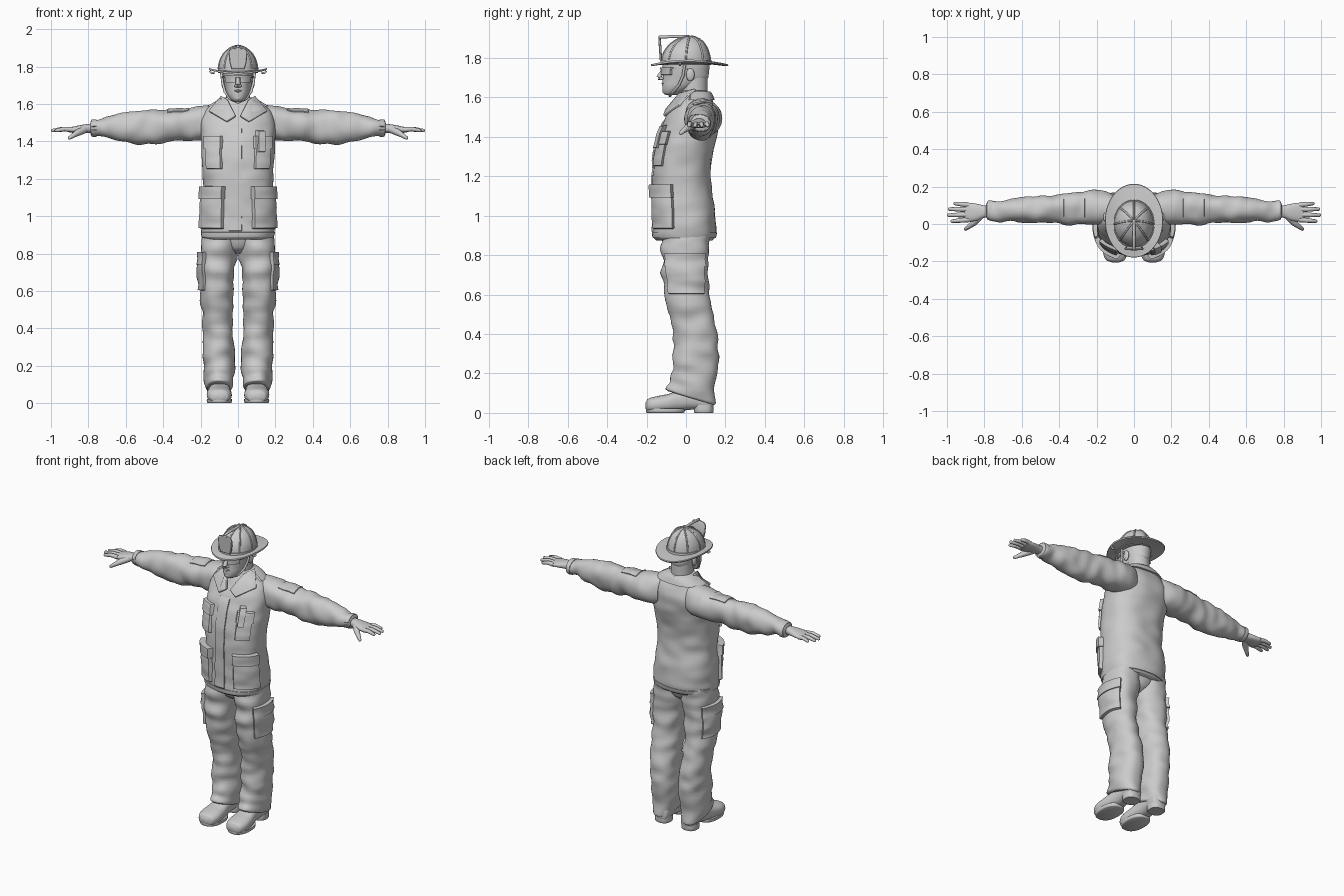
import bpy, bmesh, math
from mathutils import Vector, noise

cube = bpy.data.objects.get("Cube")
if cube:
    bpy.data.objects.remove(cube, do_unlink=True)

grey = bpy.data.materials.new("plain grey")
grey.use_nodes = True
COLOUR = (0.6, 0.6, 0.6, 1)
grey.diffuse_color = COLOUR
for node in grey.node_tree.nodes:
    if node.type == 'BSDF_PRINCIPLED':
        node.inputs["Base Color"].default_value = COLOUR


def finish(name, bm, mirror=False, angle=45):
    """Turn a bmesh into a smooth shaded, optionally mirrored object."""
    bmesh.ops.recalc_face_normals(bm, faces=bm.faces)
    me = bpy.data.meshes.new(name)
    bm.to_mesh(me)
    bm.free()
    me.materials.append(grey)
    me.shade_smooth()
    me.set_sharp_from_angle(angle=math.radians(angle))
    ob = bpy.data.objects.new(name, me)
    bpy.context.collection.objects.link(ob)
    if mirror:
        mod = ob.modifiers.new("mirror", 'MIRROR')
        mod.use_mirror_merge = False
    return ob


def skin(name, rings, mirror=False, angle=45):
    """Join closed rings of points into a capped skin."""
    bm = bmesh.new()
    vs = [[bm.verts.new(p) for p in ring] for ring in rings]
    n = len(vs[0])
    for lo, hi in zip(vs, vs[1:]):
        for i in range(n):
            j = (i + 1) % n
            bm.faces.new((lo[i], lo[j], hi[j], hi[i]))
    bm.faces.new(vs[0])
    bm.faces.new(vs[-1])
    return finish(name, bm, mirror, angle)


class Form:
    """Body of oval sections (t, centre a, centre b, radius a, radius b)."""

    def __init__(self, secs, axis='Z', power=2.0, folds=0.0, slant=0.0):
        self.secs, self.axis, self.power = secs, axis, power
        self.folds, self.slant = folds, slant

    def section(self, t):
        s = self.secs
        i = 0
        while i < len(s) - 2 and t > s[i + 1][0]:
            i += 1
        h = s[i + 1][0] - s[i][0]
        u = min(1, max(0, (t - s[i][0]) / h))

        def slope(k, c):
            a, b = s[max(0, k - 1)], s[min(len(s) - 1, k + 1)]
            return (b[c] - a[c]) / (b[0] - a[0])
        out = []
        for c in range(1, 5):
            p, q = s[i][c], s[i + 1][c]
            v = (p * (1 + 2 * u) * (1 - u) ** 2 + q * u * u * (3 - 2 * u)
                 + h * slope(i, c) * u * (1 - u) ** 2
                 - h * slope(i + 1, c) * u * u * (1 - u))
            out.append(min(max(v, min(p, q) - 0.01), max(p, q) + 0.01))
        return out

    def point(self, t, ang, off=0.0):
        ca, cb, ra, rb = self.section(t)
        e = 2 / self.power
        c, s = math.cos(ang), math.sin(ang)
        d = Vector((math.copysign(abs(c) ** e, c) * ra,
                    math.copysign(abs(s) ** e, s) * rb))
        if self.folds:
            off += self.folds * noise.noise(Vector((ca + d.x, cb + d.y, t * 1.8)) * 9)
        d += d.normalized() * off
        a, b = ca + d.x, cb + d.y
        if self.axis == 'X':
            return Vector((t, a, b))
        if self.axis == 'Y':
            return Vector((a, t, b))
        fade = max(0, 1 - (t - self.secs[0][0]) / 0.2)
        return Vector((a, b, t - self.slant * d.y * fade))

    def build(self, name, mirror=False, n=40, steps=5):
        ts = [p[0] + (q[0] - p[0]) * k / steps
              for p, q in zip(self.secs, self.secs[1:]) for k in range(steps)]
        ts.append(self.secs[-1][0])
        skin(name, [[self.point(t, math.tau * i / n) for i in range(n)]
                    for t in ts], mirror)
        return self

    def patch(self, name, a0, a1, t0, t1, thick, mirror=False, n=14):
        """Raised panel that follows the form between two angles and levels."""
        bm = bmesh.new()
        us = [0] + [0.04 + 0.92 * i / n for i in range(n + 1)] + [1]
        m = len(us)
        grid = []
        for i, u in enumerate(us):
            for j, v in enumerate(us):
                edge = i in (0, m - 1) or j in (0, m - 1)
                grid.append(bm.verts.new(self.point(
                    t0 + (t1 - t0) * v, math.radians(a0 + (a1 - a0) * u),
                    -0.008 if edge else thick)))
        for i in range(m - 1):
            for j in range(m - 1):
                k = i * m + j
                bm.faces.new((grid[k], grid[k + m], grid[k + m + 1], grid[k + 1]))
        finish(name, bm, mirror, 35)


def tube(name, pts, radii, mirror=False, n=10):
    """Round tube through points, with a blunt rounded tip."""
    pts = [Vector(p) for p in pts]
    tip = (pts[-1] - pts[-2]).normalized() * radii[-1] * 0.5
    pts.append(pts[-1] + tip)
    radii = list(radii) + [radii[-1] * 0.5]
    rings = []
    for i, p in enumerate(pts):
        d = pts[min(i + 1, len(pts) - 1)] - pts[max(i - 1, 0)]
        q = d.to_track_quat('Z', 'Y')
        rings.append([p + q @ Vector((math.cos(math.tau * k / n) * radii[i],
                                      math.sin(math.tau * k / n) * radii[i], 0))
                      for k in range(n)])
    skin(name, rings, mirror, 60)


def ball(name, loc, size, mirror=False):
    bm = bmesh.new()
    bmesh.ops.create_uvsphere(bm, u_segments=20, v_segments=12, radius=1)
    for v in bm.verts:
        v.co = Vector(loc) + v.co * Vector(size)
    finish(name, bm, mirror)


# Jacket with pockets, front strip and collar
jacket = Form([(0.875, 0, -.008, .175, .14), (.89, 0, -.008, .19, .152),
               (.95, 0, -.006, .197, .158), (1.05, 0, -.01, .194, .156),
               (1.15, 0, -.02, .186, .147), (1.25, 0, -.02, .19, .147),
               (1.35, 0, -.005, .196, .147), (1.43, 0, .013, .2, .145),
               (1.5, 0, .03, .195, .132), (1.55, 0, .04, .18, .11),
               (1.59, 0, .045, .145, .088), (1.62, 0, .045, .1, .072),
               (1.635, 0, .04, .078, .062)], power=2.4, folds=.008).build("jacket", n=64)
jacket.patch("front_strip", -101, -86, .9, 1.5, .007)
jacket.patch("hem_band", -180, 179.9, .885, .915, .004, n=48)
jacket.patch("chest_pocket", -68, -36, 1.25, 1.38, .014, True)
jacket.patch("chest_pocket_flap", -70, -34, 1.36, 1.43, .02, True)
jacket.patch("radio", -66, -54, 1.34, 1.46, .03)
jacket.patch("lower_pocket", -72, -15, .93, 1.11, .02, True)
jacket.patch("lower_pocket_flap", -73, -14, 1.09, 1.16, .03, True)
jacket.patch("collar_back", -20, 200, 1.585, 1.632, .013)

bm = bmesh.new()
neck_side, outer, lower, centre, inner = [bm.verts.new(p) for p in (
    (.088, .05, 1.64), (.155, -.03, 1.56), (.06, -.112, 1.505),
    (.012, -.1, 1.535), (.055, -.03, 1.62))]
bm.faces.new((neck_side, outer, lower, inner))
bm.faces.new((inner, lower, centre))
flap = finish("collar_flap", bm, True)
solid = flap.modifiers.new("thickness", 'SOLIDIFY')
solid.thickness, solid.offset = .016, 0
bevel = flap.modifiers.new("soft edge", 'BEVEL')
bevel.width, bevel.segments = .004, 2

# Sleeves and cuffs
sleeve = Form([(.1, .075, 1.505, .075, .085), (.15, .078, 1.5, .09, .096),
               (.22, .082, 1.492, .09, .09), (.3, .082, 1.49, .083, .089),
               (.4, .08, 1.482, .077, .09), (.5, .078, 1.476, .072, .092),
               (.6, .075, 1.475, .066, .083), (.7, .07, 1.475, .056, .056),
               (.76, .068, 1.47, .049, .041), (.785, .068, 1.47, .044, .036),
               (.79, .068, 1.47, .03, .024)], 'X', 2.1, .016).build("sleeve", True)
sleeve.patch("sleeve_cuff", -180, 179.9, .755, .785, .004, True, 32)
sleeve.patch("sleeve_panel", 50, 125, .26, .38, .005, True)

# Hands
Form([(.76, .068, 1.47, .03, .026), (.8, .066, 1.469, .033, .024),
      (.84, .063, 1.466, .045, .021), (.88, .063, 1.462, .05, .017),
      (.905, .063, 1.461, .046, .012)], 'X', 2.3).build("hand", True, 24)
for i, (y0, y1, tip) in enumerate([(.023, .015, .975), (.05, .047, .995),
                                   (.077, .08, .99), (.102, .11, .96)]):
    mid = ((.885 + tip) / 2, (y0 + y1) / 2, 1.466)
    tube(f"finger_{i + 1}", [(.885, y0, 1.462), mid, (tip, y1, 1.457)],
         (.014, .0125, .009), True)
tube("thumb", [(.82, .045, 1.463), (.855, .008, 1.447), (.88, -.012, 1.432),
               (.903, -.029, 1.417)], (.02, .018, .013, .009), True)

# Trousers
leg = Form([(.075, .1, .025, .066, .112), (.085, .1, .025, .074, .122),
            (.15, .1, .035, .077, .118), (.25, .103, .05, .081, .112),
            (.35, .105, .05, .083, .112), (.45, .107, .04, .084, .11),
            (.55, .11, .015, .087, .112), (.65, .112, -.002, .09, .115),
            (.75, .108, -.004, .095, .117), (.85, .1, -.003, .101, .119),
            (.92, .1, 0, .09, .115)], 'Z', 2.2, .016, .3).build("trouser_leg", True)
leg.patch("leg_pocket", -48, 48, .6, .76, .016, True)
leg.patch("leg_pocket_flap", -50, 50, .74, .81, .022, True)
Form([(.8, 0, 0, .03, .05), (.83, 0, 0, .09, .09),
      (.9, 0, 0, .17, .115)]).build("trouser_seat")

# Shoes
Form([(-.205, .1, .036, .02, .014), (-.194, .1, .038, .048, .032),
      (-.15, .1, .043, .066, .041), (-.09, .1, .05, .064, .046),
      (-.03, .098, .063, .055, .053), (.05, .096, .075, .05, .058),
      (.1, .096, .064, .051, .058), (.13, .095, .058, .042, .048),
      (.14, .095, .055, .02, .025)], 'Y', 2.4).build("shoe", True, 32)
Form([(0, .1, -.105, .06, .092), (.004, .1, -.105, .066, .098),
      (.022, .1, -.105, .067, .099)], 'Z', 2.3).build("shoe_sole", True, 32, 2)
Form([(0, .096, .09, .047, .046), (.004, .096, .09, .05, .049),
      (.04, .096, .09, .05, .049)], 'Z', 2.5).build("shoe_heel", True, 32, 2)

# Neck, head and face
Form([(1.52, 0, .04, .075, .075), (1.6, 0, .04, .066, .07),
      (1.72, 0, .04, .064, .068)]).build("neck")
head = Form([(1.612, 0, -.075, .018, .025), (1.62, 0, -.07, .034, .044),
             (1.65, 0, -.04, .057, .08), (1.69, 0, -.006, .07, .112),
             (1.73, 0, 0, .077, .116), (1.78, 0, 0, .08, .119),
             (1.82, 0, 0, .07, .1)], power=2.1).build("head")
tube("nose", [(0, -.112, 1.748), (0, -.124, 1.725), (0, -.137, 1.702),
              (0, -.134, 1.694)], (.009, .011, .014, .011))
ball("nostril", (.01, -.124, 1.696), (.009, .012, .008), True)
ball("upper_lip", (0, -.113, 1.671), (.022, .011, .006))
ball("lower_lip", (0, -.109, 1.661), (.018, .012, .007))
ball("chin", (0, -.098, 1.632), (.024, .022, .017))
ball("ear", (.078, .022, 1.715), (.011, .021, .033), True)
head.patch("glasses_lens", -84, -36, 1.714, 1.744, .012, True)
head.patch("glasses_frame", -150, -30, 1.74, 1.752, .015)
head.patch("glasses_arm", -40, 5, 1.738, 1.748, .007, True)
tube("chin_strap", [(.09, -.005, 1.775), (.082, -.015, 1.71), (.07, -.035, 1.665),
                    (.045, -.065, 1.628), (0, -.082, 1.608)], [.007] * 5, True)

# Helmet crown with raised seams
crown = Form([(1.765, 0, 0, .106, .126), (1.79, 0, 0, .104, .123),
              (1.83, 0, .002, .096, .112), (1.87, 0, .008, .075, .087),
              (1.896, 0, .014, .045, .053), (1.907, 0, .016, .022, .026),
              (1.911, 0, .016, .005, .006)]).build("helmet_crown")
crown.patch("helmet_band", -180, 179.9, 1.775, 1.79, .005, n=48)
for i in range(8):
    ang = math.tau * (i + .5) / 8 - math.pi / 8
    levels = (1.785, 1.81, 1.83, 1.85, 1.87, 1.885, 1.896, 1.905, 1.91)
    tube(f"helmet_seam_{i + 1}", [crown.point(t, ang) for t in levels], [.005] * 9, n=8)

# Helmet brim, curled up at the sides
rings = []
for grow, dz in ((0, .012), (.35, .01), (.7, .007), (.97, .006), (1, .002),
                 (.97, -.004), (.7, -.003), (.35, 0), (0, .002)):
    ring = []
    for k in range(64):
        a = math.tau * k / 64
        c, s = math.cos(a), math.sin(a)
        ring.append((c * (.098 + .057 * grow), .018 * grow + s * (.118 + .079 * grow),
                     1.766 + dz + .02 * c * c * grow - .004 * s * s * grow))
    rings.append(ring)
skin("helmet_brim", rings)
tube("brim_clip", [(.125, -.03, 1.768), (.14, -.03, 1.764), (.15, -.03, 1.774)],
     [.006] * 3, True)

# Front shield and its holder
rings = []
for y, grow in ((-.124, .92), (-.127, 1), (-.134, 1), (-.137, .92)):
    outline = [(-.036, -.055), (.036, -.055), (.046, -.02), (.05, .03),
               (.042, .05), (.02, .056), (0, .062), (-.02, .056),
               (-.042, .05), (-.05, .03), (-.046, -.02)]
    rings.append([(x * grow, y - .06 * z, 1.842 + z * grow) for x, z in outline])
skin("shield", rings, angle=30)
tube("shield_holder", [(0, .015, 1.908), (0, -.06, 1.909), (0, -.135, 1.906)], [.008] * 3)
